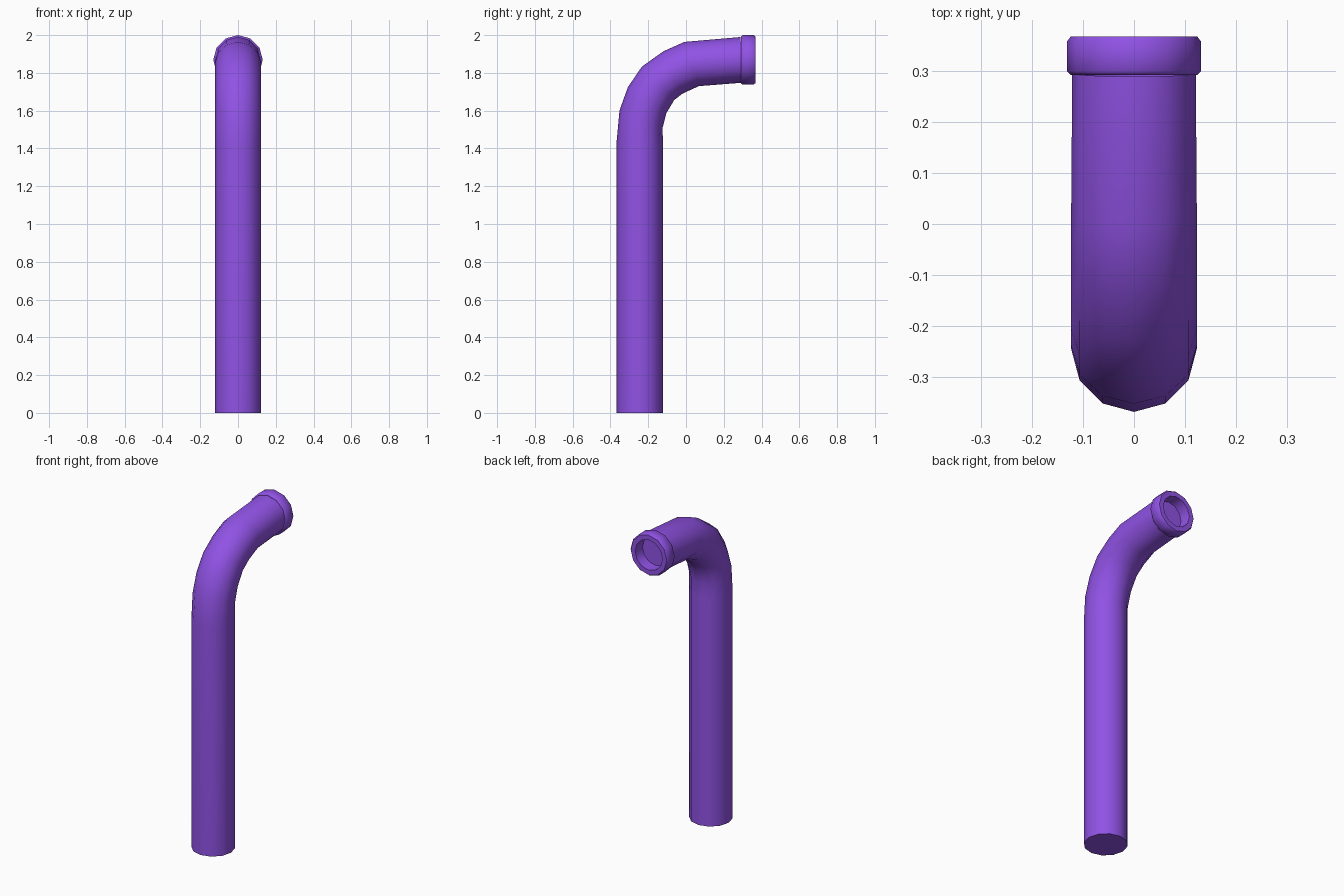
import bpy, bmesh, math
from mathutils import Vector

if "Cube" in bpy.data.objects:
    bpy.data.objects.remove(bpy.data.objects["Cube"])

purple = bpy.data.materials.new("purple")
purple.diffuse_color = (0.28, 0.085, 0.78, 1)
purple.use_nodes = True
purple.node_tree.nodes["Principled BSDF"].inputs["Base Color"].default_value = purple.diffuse_color
SIDES = 12


def sweep(name, stations, smooth_angle, cap_start=False, cap_end=False):
    """Skin 12-sided rings; each station is (y, z, radius, tilt above horizontal)."""
    bm = bmesh.new()
    rings = []
    for y, z, r, tilt in stations:
        t = math.radians(tilt)
        up = Vector((0, -math.sin(t), math.cos(t)))
        ring = []
        for i in range(SIDES):
            a = 2 * math.pi * i / SIDES
            p = Vector((0, y, z)) + up * r * math.cos(a)
            p.x += r * math.sin(a)
            ring.append(bm.verts.new(p))
        rings.append(ring)
    for a, b in zip(rings, rings[1:]):
        for i in range(SIDES):
            j = (i + 1) % SIDES
            bm.faces.new((a[i], a[j], b[j], b[i]))
    if cap_start:
        bm.faces.new(rings[0])
    if cap_end:
        bm.faces.new(rings[-1])
    bmesh.ops.recalc_face_normals(bm, faces=bm.faces)
    me = bpy.data.meshes.new(name)
    bm.to_mesh(me)
    bm.free()
    ob = bpy.data.objects.new(name, me)
    bpy.context.collection.objects.link(ob)
    me.materials.append(purple)
    bpy.ops.object.select_all(action='DESELECT')
    ob.select_set(True)
    bpy.context.view_layer.objects.active = ob
    bpy.ops.object.shade_smooth_by_angle(angle=math.radians(smooth_angle))
    return ob


# upright pipe with a swept bend at the top
R = 0.123
sweep("bent_pipe", [
    (-0.245, 0.0, R, 90),
    (-0.245, 1.425, R, 88),
    (-0.238, 1.555, R, 68),
    (-0.206, 1.655, R, 56),
    (-0.148, 1.745, R, 44),
    (-0.068, 1.803, R, 24),
    (0.030, 1.847, R, 18),
    (0.295, 1.869, 0.121, 3),
], 50, cap_start=True)

# collar at the mouth, with softened edges and a recessed opening
Z = 1.869
sweep("mouth_collar", [
    (0.292, Z, 0.119, 0),
    (0.292, Z, 0.124, 0),
    (0.299, Z, 0.131, 0),
    (0.358, Z, 0.131, 0),
    (0.367, Z, 0.124, 0),
    (0.367, Z, 0.094, 0),
    (0.300, Z, 0.090, 0),
], 50, cap_end=True)
